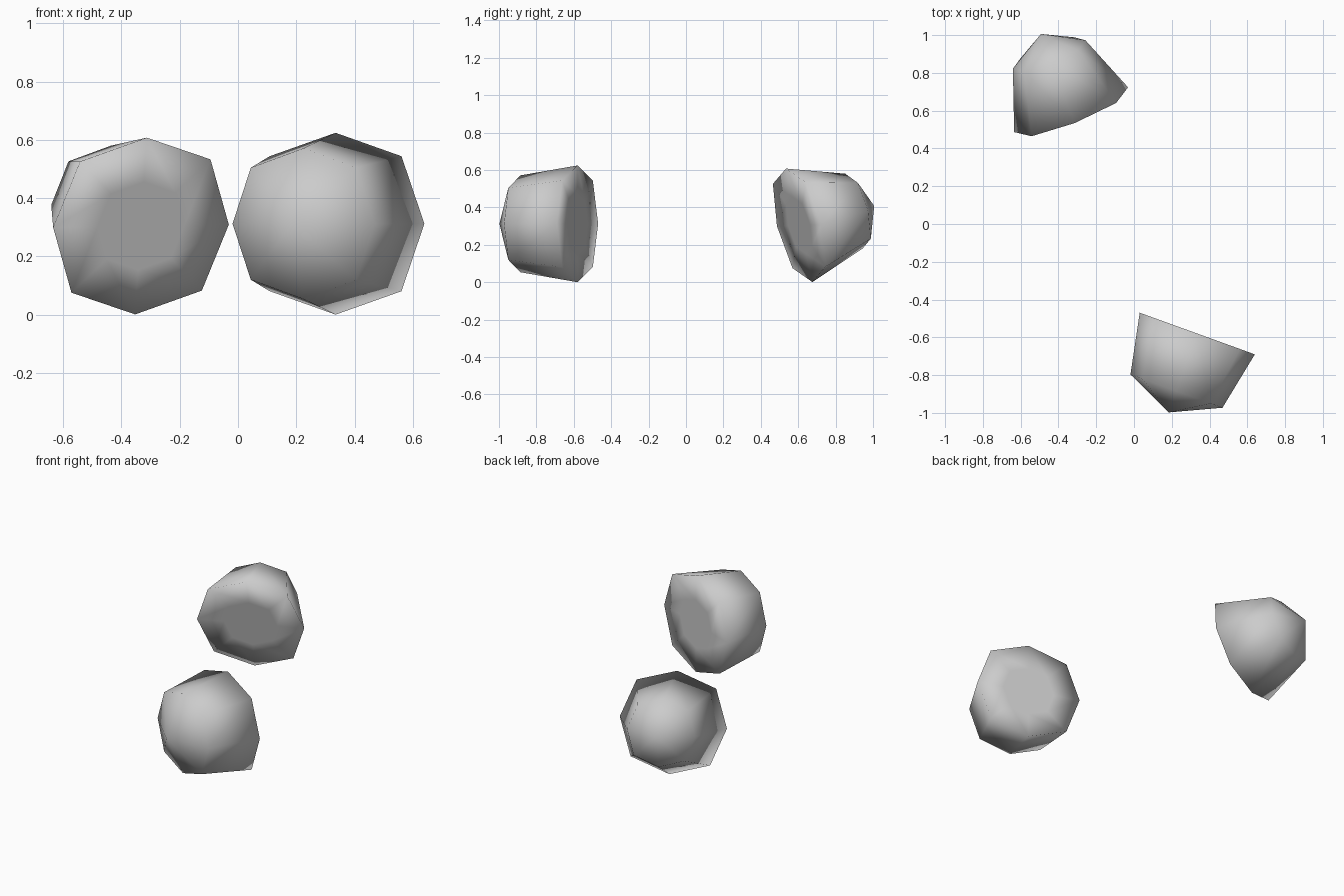
import bpy, bmesh, math
from mathutils import Vector

if "Cube" in bpy.data.objects:
    bpy.data.objects.remove(bpy.data.objects["Cube"])

grey = bpy.data.materials.new("light grey")
grey.diffuse_color = (0.6, 0.6, 0.6, 1)
grey.use_nodes = True
grey.node_tree.nodes["Principled BSDF"].inputs["Base Color"].default_value = grey.diffuse_color


def stone(name, centre, side, up, shoulder):
    """Eight-sided dome with a flat round face; the dome grows along -(side x up)."""
    side, up, centre = Vector(side).normalized(), Vector(up).normalized(), Vector(centre)
    out = side.cross(up).normalized()
    bm = bmesh.new()

    def point(a, b, n):
        return bm.verts.new(centre + side * a + up * b + out * n)

    # rings: flat face inner, rim, shoulder (half-width, half-height, depth)
    rings = []
    for w, h, n in ((0.16, 0.155, 0), (0.324, 0.312, 0), (shoulder, shoulder, -0.324)):
        ring = []
        for i in range(8):
            a = i * math.pi / 4
            k = 1.05 if i % 2 else 1.0  # slightly squared outline
            ring.append(point(w * k * math.cos(a), h * k * math.sin(a), n))
        rings.append(ring)
    for r0, r1 in zip(rings, rings[1:]):
        for i in range(8):
            j = (i + 1) % 8
            bm.faces.new((r0[i], r0[j], r1[j], r1[i]))
    # flat middle and pointed cap
    for ring, depth in ((rings[0], 0), (rings[-1], -0.444)):
        tip = point(0, 0, depth)
        for i in range(8):
            bm.faces.new((ring[i], ring[(i + 1) % 8], tip))
    bmesh.ops.recalc_face_normals(bm, faces=bm.faces)
    for f in bm.faces:
        f.smooth = True
    me = bpy.data.meshes.new(name)
    bm.to_mesh(me)
    bm.free()
    me.materials.append(grey)
    ob = bpy.data.objects.new(name, me)
    bpy.context.collection.objects.link(ob)
    return ob


# front stone: flat face turned to the back
stone("front_dome", (0.335, -0.58, 0.312), (-0.94, 0.34, 0), (0, 0, 1), 0.259)
# back stone: flat face turned to the front and tilted down
stone("back_dome", (-0.333, 0.605, 0.304), (0.93, 0.366, 0.015), (0.064, -0.226, 0.974), 0.206)
